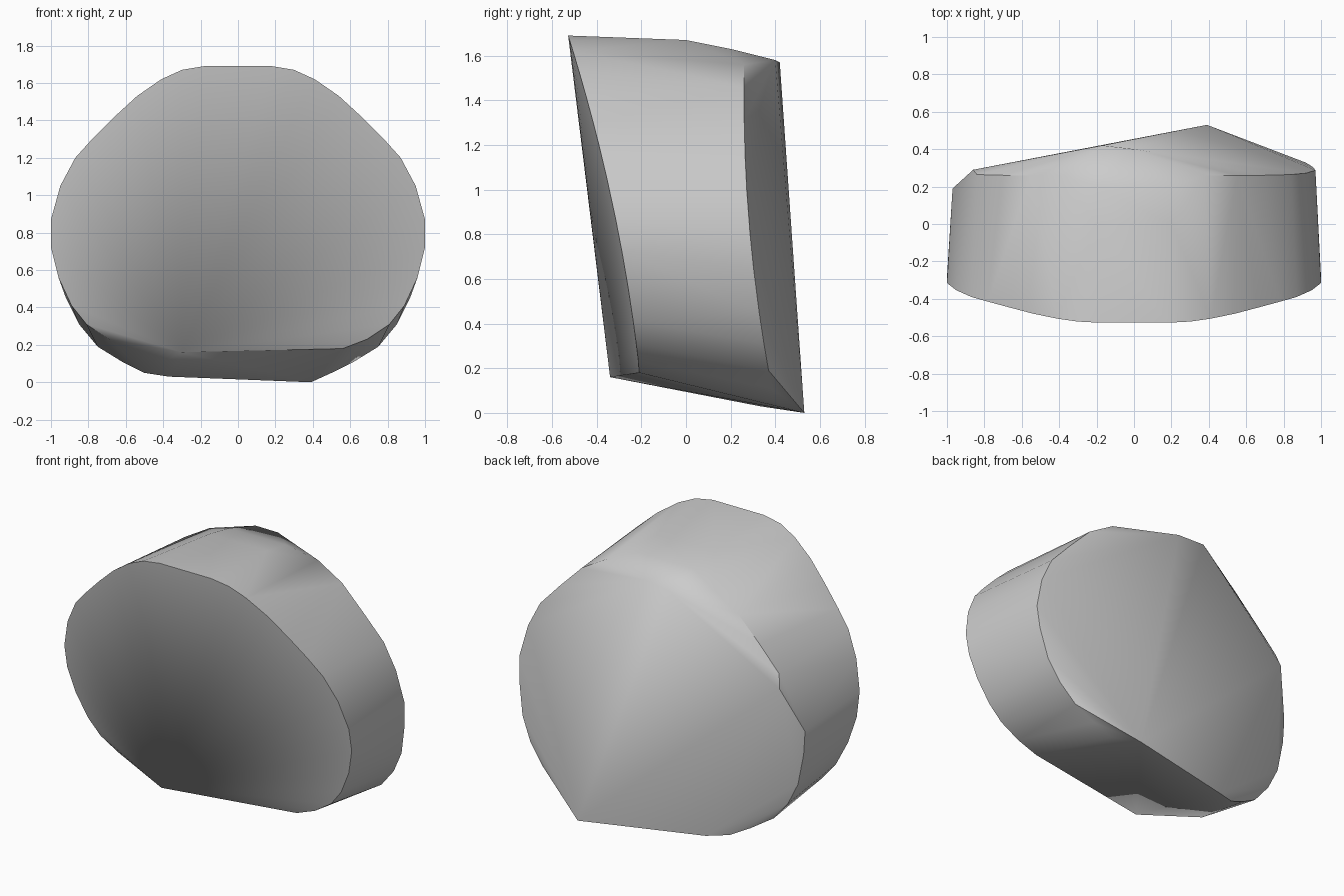
import bpy, bmesh

cube = bpy.data.objects.get("Cube")
if cube:
    bpy.data.objects.remove(cube, do_unlink=True)


def front_depth(z):
    """Depth of the front rim, leaning forward towards the top."""
    return -0.19 - 0.085 * z - 0.068 * z * z


def back_depth(x, z):
    """Depth of the back rim; the lower right side is cut back further."""
    if x < 0 and z < 0.9:
        return 0.19 + 0.35 * max(0, 0.75 + x)
    return 0.26 + 0.075 * max(0, 1.4 - z) ** 2


# Half outlines of the two rims, from the top down
front_half = [(.18, 1.69), (.3, 1.67), (.41, 1.62), (.54, 1.53), (.66, 1.42),
              (.78, 1.3), (.87, 1.2), (.95, 1.05), (1, .87), (1, .72),
              (.96, .56), (.89, .41), (.81, .31), (.69, .23)]
back_half = [(.38, 1.56), (.55, 1.46), (.7, 1.31), (.84, 1.16), (.92, 1),
             (.97, .8), (.96, .65), (.92, .45), (.85, .31), (.75, .19),
             (.62, .11), (.5, .05)]

points = []
for side in (1, -1):
    for x, z in front_half:
        points.append((side * x, front_depth(z), z))
    for x, z in back_half:
        if side < 0 and z == 1:
            continue  # this stretch is a straight chipped edge
        points.append((side * x, back_depth(side * x, z), z))
    # Gentle crown along the top
    points += [(side * .2, 0, 1.67), (side * .2, .2, 1.63)]

# Single corners that break the rims
points += [
    (-.3, -.34, .16),    # front lower corner
    (.56, -.21, .18),    # front lower edge end
    (.39, .53, 0),       # back lower corner
    (-.37, .33, .03),    # back lower edge
    (-.86, .29, 1.08),   # back side corner
    (-.17, .42, 1.57),   # back top corner
    (0, .4, 1.58),
]

# Wrap the corners in a single faceted skin
bm = bmesh.new()
for p in points:
    bm.verts.new(p)
hull = bmesh.ops.convex_hull(bm, input=bm.verts[:])
loose = [v for v in bm.verts if not v.link_faces]
bmesh.ops.delete(bm, geom=loose, context='VERTS')
bmesh.ops.recalc_face_normals(bm, faces=bm.faces[:])

mesh = bpy.data.meshes.new("stone")
bm.to_mesh(mesh)
bm.free()
stone = bpy.data.objects.new("stone", mesh)
bpy.context.collection.objects.link(stone)

# Plain grey colour
grey = bpy.data.materials.new("stone grey")
grey.use_nodes = True
colour = (.6, .6, .6, 1)
grey.diffuse_color = colour
grey.node_tree.nodes["Principled BSDF"].inputs["Base Color"].default_value = colour
mesh.materials.append(grey)

# Smooth shading with the rims kept sharp
bpy.ops.object.select_all(action='DESELECT')
stone.select_set(True)
bpy.context.view_layer.objects.active = stone
bpy.ops.object.shade_smooth_by_angle(angle=0.6)
